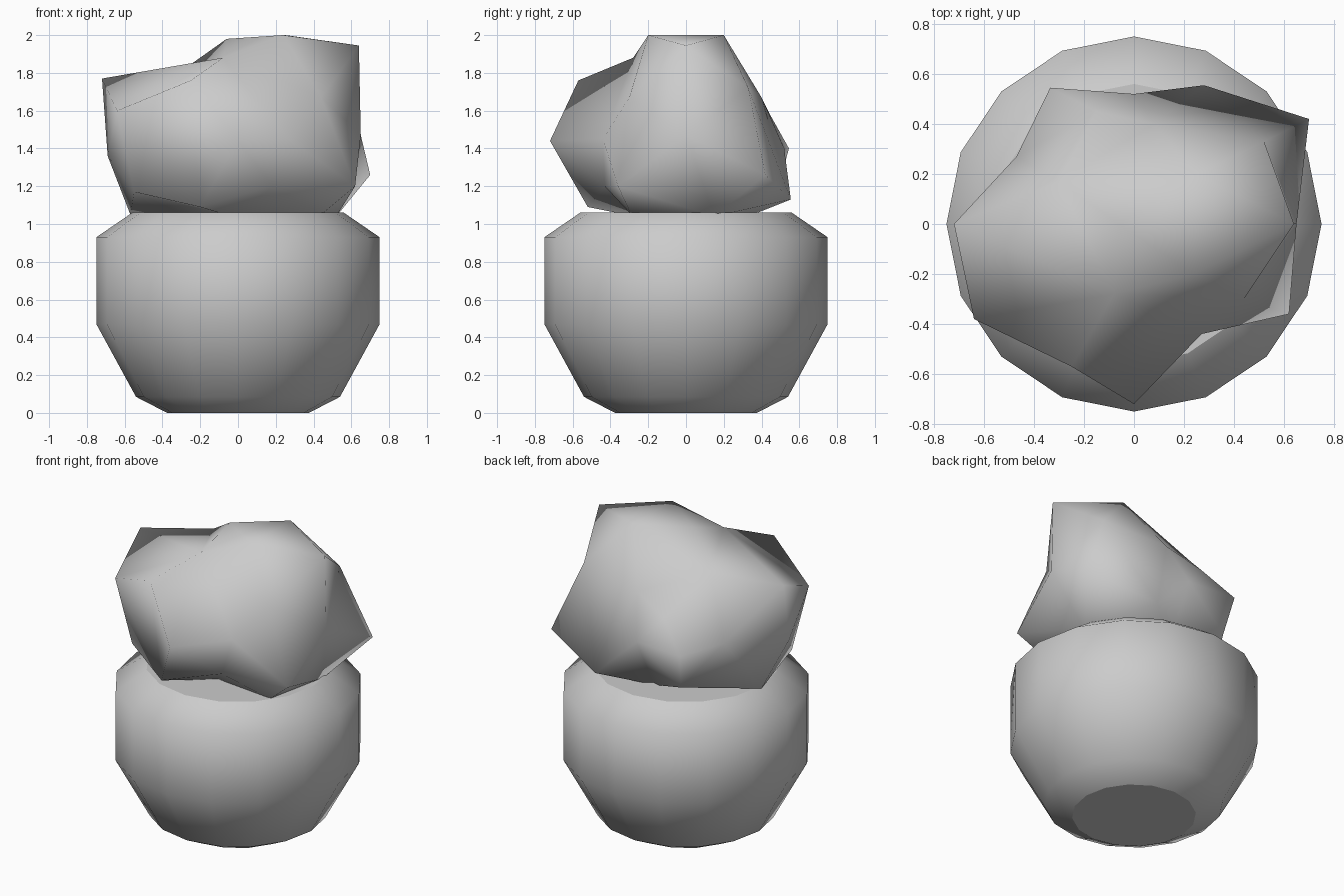
import bpy, bmesh, math
from mathutils import Vector

if "Cube" in bpy.data.objects:
    bpy.data.objects.remove(bpy.data.objects["Cube"])


def finish(name, bm, flat_caps=False):
    bmesh.ops.recalc_face_normals(bm, faces=bm.faces[:])
    for f in bm.faces:
        f.smooth = not (flat_caps and len(f.verts) > 4)
    me = bpy.data.meshes.new(name)
    bm.to_mesh(me)
    bm.free()
    ob = bpy.data.objects.new(name, me)
    bpy.context.collection.objects.link(ob)
    return ob


# Pot: 16-sided turned profile (radius, height) with capped ends
SIDES = 16
profile = [(0.375, 0), (0.54, 0.085), (0.75, 0.47), (0.75, 0.93), (0.56, 1.06)]
bm = bmesh.new()
rings = [[bm.verts.new((r * math.cos(2 * math.pi * i / SIDES),
                        r * math.sin(2 * math.pi * i / SIDES), z))
          for i in range(SIDES)] for r, z in profile]
for a, b in zip(rings, rings[1:]):
    for i in range(SIDES):
        j = (i + 1) % SIDES
        bm.faces.new((a[i], a[j], b[j], b[i]))
bm.faces.new(rings[0])
bm.faces.new(rings[-1])
finish("pot", bm, flat_caps=True)

# Bush: irregular low-poly lump, its corners joined as seen from its centre
centre = Vector((0, 0, 1.45))
corners = [
    # crown
    (.64, 0, 1.945), (.25, .2, 2), (.24, -.2, 2), (-.06, 0, 1.98),
    (-.08, -.28, 1.88), (-.3, .17, 1.81), (-.72, 0, 1.77),
    # upper sides
    (-.25, -.57, 1.76), (-.64, -.38, 1.6), (.44, -.3, 1.67),
    (.52, .33, 1.72), (.08, .4, 1.67), (-.15, .45, 1.57),
    # middle
    (0, -.72, 1.44), (.27, -.44, 1.45), (.65, 0, 1.47), (.7, .42, 1.26),
    (0, .52, 1.4), (-.335, .545, 1.4), (-.47, .27, 1.42), (-.69, -.1, 1.36),
    # lower sides
    (-.55, -.33, 1.17), (-.2, -.52, 1.09), (.18, -.43, 1.2),
    (.62, -.36, 1.2), (.28, .555, 1.13), (-.3, .48, 1.16),
    # underside, sunk into the pot
    (-.57, .02, 1.05), (.44, -.29, 1.05), (.52, .15, 1.04),
    (0, .33, 1.04), (0, -.22, 1.03), (0, 0, 0.95),
]
bm = bmesh.new()
target = {}
for c in corners:
    v = bm.verts.new((Vector(c) - centre).normalized())
    target[v] = Vector(c)
hull = bmesh.ops.convex_hull(bm, input=bm.verts[:])
for v, p in target.items():
    if v.is_valid:
        v.co = p
finish("bush", bm)
